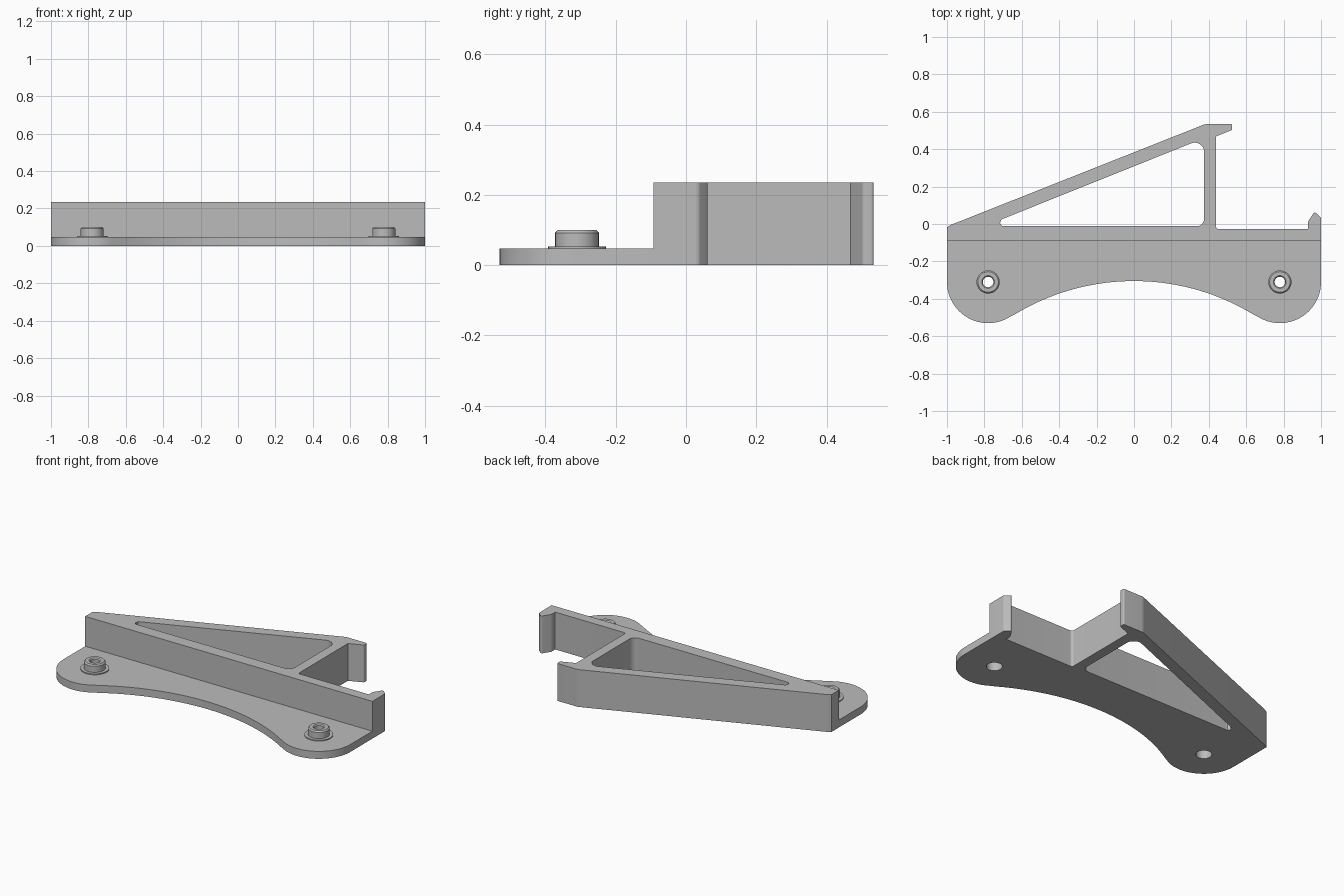
import bpy, bmesh, math
from mathutils import Vector

if "Cube" in bpy.data.objects:
    bpy.data.objects.remove(bpy.data.objects["Cube"], do_unlink=True)

grey = bpy.data.materials.new("light grey plastic")
grey.use_nodes = True
COLOUR = (0.5, 0.5, 0.5, 1)
grey.diffuse_color = COLOUR
grey.node_tree.nodes["Principled BSDF"].inputs["Base Color"].default_value = COLOUR


def finish(name, bm):
    bmesh.ops.recalc_face_normals(bm, faces=bm.faces)
    mesh = bpy.data.meshes.new(name)
    bm.to_mesh(mesh)
    bm.free()
    mesh.materials.append(grey)
    obj = bpy.data.objects.new(name, mesh)
    bpy.context.collection.objects.link(obj)
    bpy.ops.object.select_all(action='DESELECT')
    obj.select_set(True)
    bpy.context.view_layer.objects.active = obj
    bpy.ops.object.shade_smooth_by_angle(angle=math.radians(30))
    return obj


def arc(cx, cy, r, a0, a1, n=24):
    """Points on an arc, angles in degrees."""
    angles = [math.radians(a0 + (a1 - a0) * i / n) for i in range(n + 1)]
    return [(cx + r * math.cos(a), cy + r * math.sin(a)) for a in angles]


def rounded(corners, n=8):
    """Replace each corner (x, y, radius) by a fillet."""
    pts = []
    for i, (x, y, r) in enumerate(corners):
        p = Vector((x, y))
        if r == 0:
            pts.append((x, y))
            continue
        u = (Vector(corners[i - 1][:2]) - p).normalized()
        v = (Vector(corners[(i + 1) % len(corners)][:2]) - p).normalized()
        half = u.angle(v) / 2
        centre = p + (u + v).normalized() * (r / math.sin(half))
        a = p + u * (r / math.tan(half)) - centre
        b = p + v * (r / math.tan(half)) - centre
        for k in range(n + 1):
            d = a.lerp(b, k / n).normalized() * r
            pts.append(tuple(centre + d))
    return pts


def extrude_outline(name, loops, height):
    """Fill an outline with holes and extrude it upwards."""
    bm = bmesh.new()
    for loop in loops:
        vs = [bm.verts.new((x, y, 0)) for x, y in loop]
        for i, v in enumerate(vs):
            bm.edges.new((vs[i - 1], v))
    bmesh.ops.triangle_fill(bm, use_beauty=True, edges=bm.edges[:], normal=(0, 0, 1))
    ext = bmesh.ops.extrude_face_region(bm, geom=bm.faces[:], use_keep_orig=True)
    top = [g for g in ext["geom"] if isinstance(g, bmesh.types.BMVert)]
    bmesh.ops.translate(bm, verts=top, vec=(0, 0, height))
    return finish(name, bm)


PLATE_TOP, FRAME_TOP, WALL_Y = 0.047, 0.235, -0.092
LOBE_X, LOBE_Y, LOBE_R, BORE = 0.78, -0.31, 0.22, 0.046

# Tall frame: front wall, sloping brace, upright, and two clip hooks
frame_outline = rounded([
    (-1, WALL_Y, 0), (1, WALL_Y, 0), (1, 0.035, 0.02), (0.965, 0.066, 0.01),
    (0.93, 0.012, 0), (0.93, -0.027, 0), (0.438, -0.027, 0.015),
    (0.438, 0.468, 0), (0.525, 0.503, 0.01), (0.525, 0.534, 0.008),
    (0.38, 0.534, 0.06), (-0.98, -0.005, 0.03), (-1, -0.018, 0)])
window = rounded([(-0.8, -0.012, 0.02), (0.375, -0.012, 0.04), (0.375, 0.459, 0.05)])
extrude_outline("clip_frame", [frame_outline, window], FRAME_TOP)

# Base plate: two round lobes joined by a tangent concave arc
arch_r = 1.228
arch_y = -0.305 - arch_r
join = math.degrees(math.atan2(LOBE_Y - arch_y, LOBE_X))
plate = [(-1, WALL_Y)]
plate += arc(-LOBE_X, LOBE_Y, LOBE_R, 180, 360 - join)
plate += arc(0, arch_y, arch_r, 180 - join, join, 40)[1:-1]
plate += arc(LOBE_X, LOBE_Y, LOBE_R, 180 + join, 360)
plate += [(1, WALL_Y)]
bores = [arc(s * LOBE_X, LOBE_Y, BORE, 0, 360, 32)[:-1] for s in (-1, 1)]
extrude_outline("base_plate", [plate] + bores, PLATE_TOP)

# Screw bosses with a thin collar and a stepped bore
profile = [(0.082, PLATE_TOP), (0.082, 0.053), (0.062, 0.053), (0.062, 0.092),
           (0.055, 0.1), (0.034, 0.1), (0.028, 0.094), (0.028, 0.06),
           (BORE, 0.06), (BORE, PLATE_TOP)]
for side, s in (("left", 1), ("right", -1)):
    bm = bmesh.new()
    vs = [bm.verts.new((r, 0, z)) for r, z in profile]
    edges = [bm.edges.new((vs[i - 1], v)) for i, v in enumerate(vs)]
    bmesh.ops.spin(bm, geom=vs + edges, cent=(0, 0, 0), axis=(0, 0, 1),
                   angle=math.tau, steps=32)
    bmesh.ops.remove_doubles(bm, verts=bm.verts[:], dist=0.0005)
    boss = finish(side + "_screw_boss", bm)
    boss.location = (s * LOBE_X, LOBE_Y, 0)
